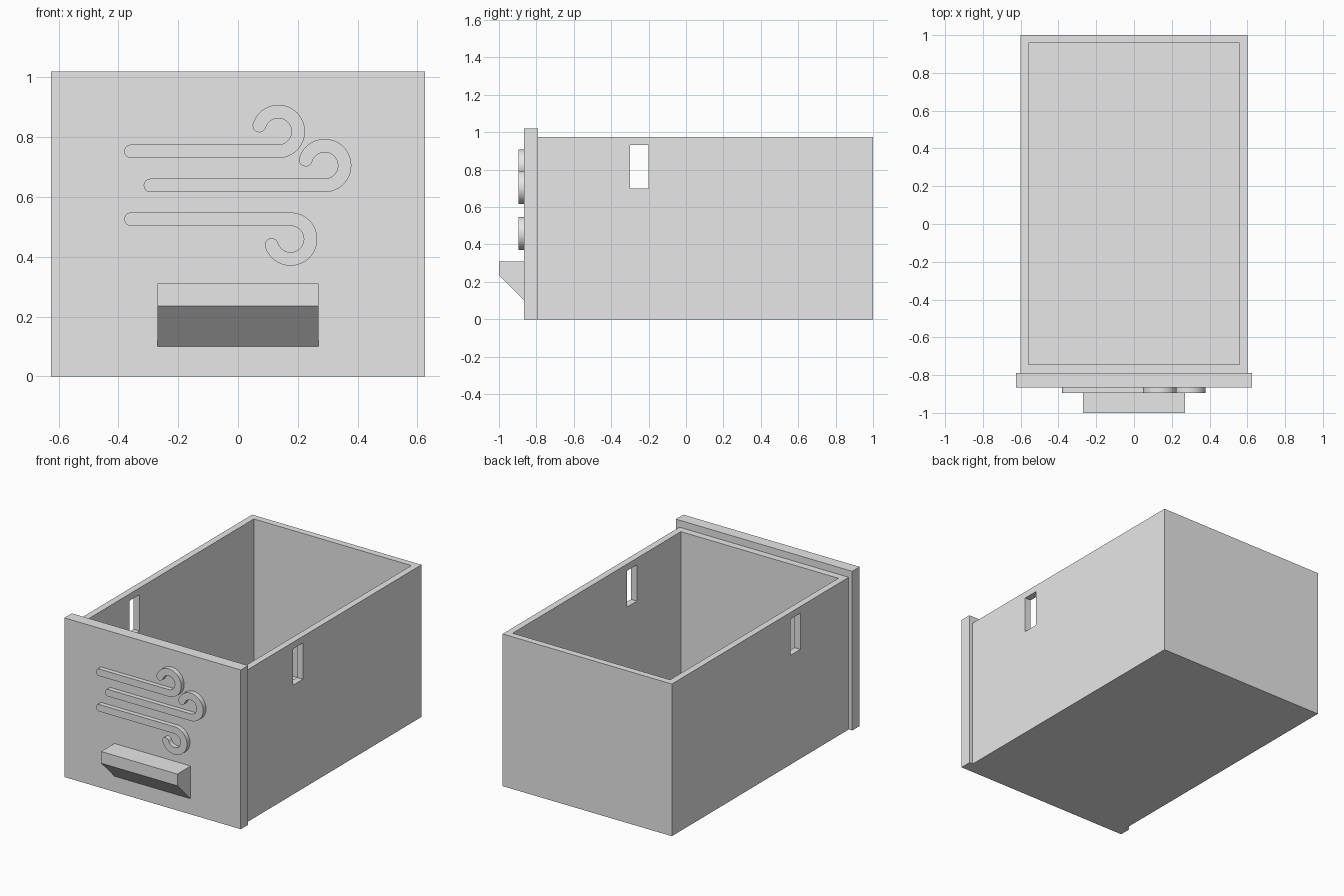
import bpy, bmesh
from math import cos, sin, pi, radians
from mathutils import Vector

cube = bpy.data.objects.get("Cube")
if cube:
    bpy.data.objects.remove(cube, do_unlink=True)

grey = bpy.data.materials.new("light_grey_plastic")
grey.use_nodes = True
grey.diffuse_color = (0.8, 0.8, 0.8, 1)
grey.node_tree.nodes["Principled BSDF"].inputs["Base Color"].default_value = (0.8, 0.8, 0.8, 1)


def finish(name, bm):
    bmesh.ops.recalc_face_normals(bm, faces=bm.faces)
    mesh = bpy.data.meshes.new(name)
    bm.to_mesh(mesh)
    bm.free()
    mesh.materials.append(grey)
    obj = bpy.data.objects.new(name, mesh)
    bpy.context.collection.objects.link(obj)
    return obj


def box(name, low, high):
    low, high = Vector(low), Vector(high)
    bm = bmesh.new()
    bmesh.ops.create_cube(bm, size=1)
    bmesh.ops.scale(bm, vec=high - low, verts=bm.verts)
    bmesh.ops.translate(bm, vec=(low + high) / 2, verts=bm.verts)
    return finish(name, bm)


def prism(name, points, direction):
    """Extrude a closed outline along a direction."""
    bm = bmesh.new()
    face = bm.faces.new([bm.verts.new(p) for p in points])
    result = bmesh.ops.extrude_face_region(bm, geom=[face], use_keep_orig=True)
    verts = [v for v in result["geom"] if isinstance(v, bmesh.types.BMVert)]
    bmesh.ops.translate(bm, vec=direction, verts=verts)
    return finish(name, bm)


def cut(target, cutter):
    mod = target.modifiers.new(cutter.name, "BOOLEAN")
    mod.operation = "DIFFERENCE"
    mod.solver = "EXACT"
    mod.object = cutter
    cutter.hide_render = True
    cutter.hide_viewport = True
    cutter.display_type = "WIRE"


# Open tray with a slot through both side walls
tray = box("drawer_tray", (-0.6, -0.79, 0), (0.6, 1, 0.975))
cut(tray, box("cavity_cutter", (-0.558, -0.745, 0.042), (0.558, 0.958, 1.2)))
cut(tray, box("slot_cutter", (-0.8, -0.3, 0.7), (0.8, -0.2, 0.932)))

# Front panel
box("front_panel", (-0.625, -0.865, 0), (0.625, -0.79, 1.02))

# Wedge handle
profile = [(-0.865, 0.31), (-1, 0.31), (-1, 0.235), (-0.865, 0.1)]
prism("handle", [(-0.27, y, z) for y, z in profile], (0.54, 0, 0))

# Raised wind swirls: straight bar, hooked arc and round ends
HALF, RADIUS, SWEEP = 0.0225, 0.0665, radians(253)


def arc(cx, cz, radius, start, sweep, steps):
    return [(cx + radius * cos(start + sweep * i / steps),
             cz + radius * sin(start + sweep * i / steps)) for i in range(steps + 1)]


def swirl(name, start_x, cx, cz, side):
    outline = arc(start_x, -RADIUS, HALF, pi / 2, pi, 12)
    outline += arc(0, 0, RADIUS + HALF, -pi / 2, SWEEP, 40)
    end = SWEEP - pi / 2
    outline += arc(RADIUS * cos(end), RADIUS * sin(end), HALF, end, pi, 12)[1:-1]
    outline += arc(0, 0, RADIUS - HALF, end, -SWEEP, 40)
    # side -1 flips the hook downwards
    obj = prism(name, [(cx + x, -0.865, cz + side * z) for x, z in outline], (0, -0.03, 0))
    bpy.ops.object.select_all(action="DESELECT")
    obj.select_set(True)
    bpy.context.view_layer.objects.active = obj
    bpy.ops.object.shade_smooth_by_angle(angle=radians(30))


swirl("upper_wind_swirl", -0.493, 0.135, 0.819, 1)
swirl("middle_wind_swirl", -0.583, 0.29, 0.705, 1)
swirl("lower_wind_swirl", -0.534, 0.176, 0.459, -1)
